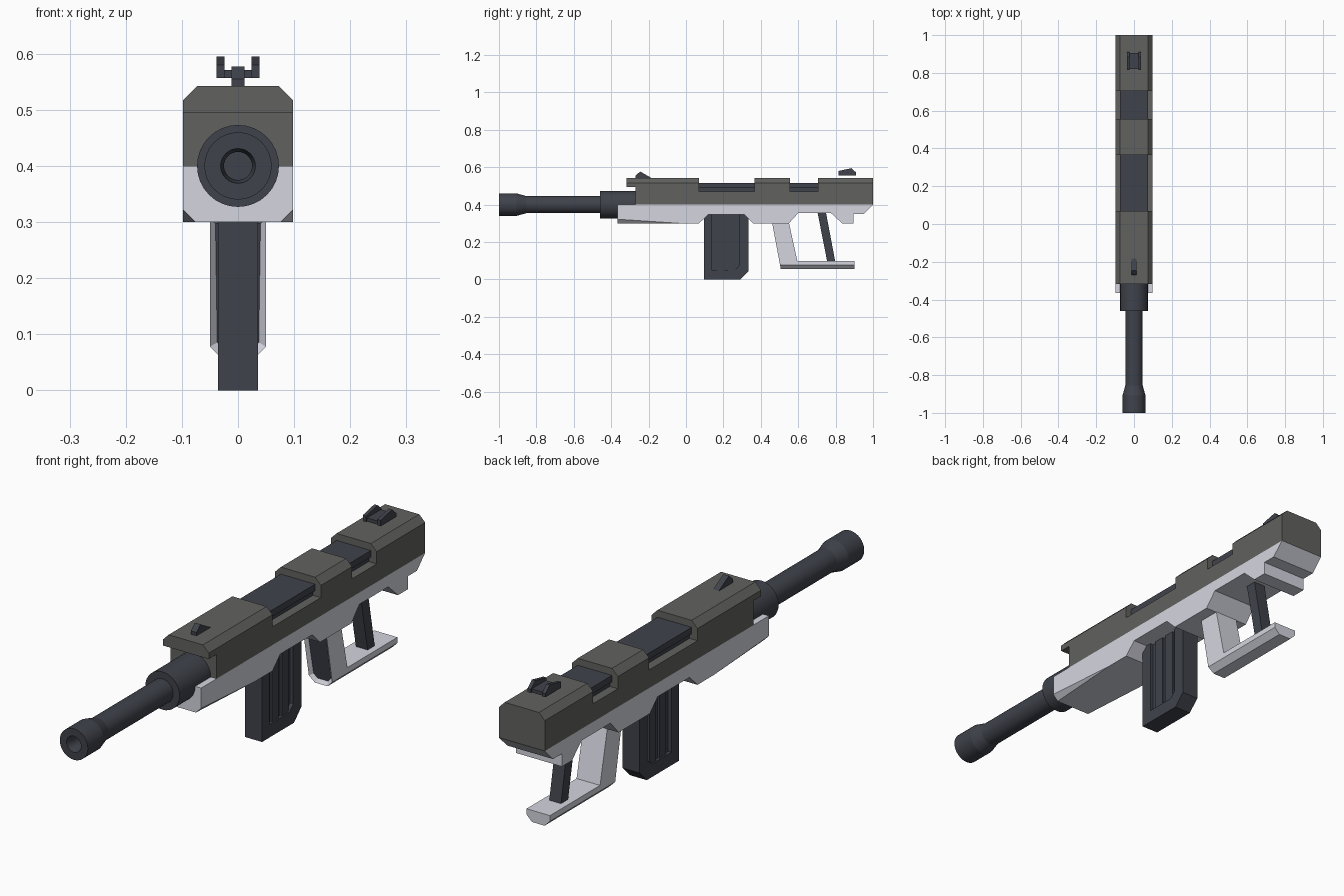
import bpy, bmesh, math
from mathutils import Vector

if "Cube" in bpy.data.objects:
    bpy.data.objects.remove(bpy.data.objects["Cube"])


def mat(name, c):
    m = bpy.data.materials.new(name)
    m.diffuse_color = (*c, 1)
    m.use_nodes = True
    m.node_tree.nodes["Principled BSDF"].inputs["Base Color"].default_value = m.diffuse_color
    return m


LIGHT = mat("pale_shell", (0.66, 0.67, 0.74))
OLIVE = mat("warm_grey", (0.12, 0.12, 0.113))
DARK = mat("gunmetal", (0.05, 0.055, 0.07))


def finish(bm, name, *mats):
    bmesh.ops.recalc_face_normals(bm, faces=bm.faces)
    me = bpy.data.meshes.new(name)
    bm.to_mesh(me)
    bm.free()
    ob = bpy.data.objects.new(name, me)
    bpy.context.collection.objects.link(ob)
    for m in mats:
        me.materials.append(m)
    return ob


def slab(profile, half, x0=0):
    """Side profile (y, z) extruded across x."""
    bm = bmesh.new()
    f = bm.faces.new([bm.verts.new((x0 - half, y, z)) for y, z in profile])
    ext = bmesh.ops.extrude_face_region(bm, geom=[f])["geom"]
    verts = [g for g in ext if isinstance(g, bmesh.types.BMVert)]
    bmesh.ops.translate(bm, verts=verts, vec=(2 * half, 0, 0))
    bmesh.ops.recalc_face_normals(bm, faces=bm.faces)
    return bm


def shave(bm, co, no):
    """Cut a flat chamfer on both sides of the part."""
    for s in (1, -1):
        cut = bmesh.ops.bisect_plane(
            bm, geom=bm.verts[:] + bm.edges[:] + bm.faces[:], dist=1e-6,
            plane_co=(s * co[0], co[1], co[2]),
            plane_no=(s * no[0], no[1], no[2]), clear_outer=True)
        edges = [e for e in bm.edges if e.is_boundary]
        bmesh.ops.holes_fill(bm, edges=edges, sides=0)


def rect(y0, y1, z0, z1):
    return [(y0, z0), (y1, z0), (y1, z1), (y0, z1)]


# Upper receiver with two top notches and a front overhang
bm = slab([(-0.27, 0.40), (1.0, 0.40), (1.0, 0.542),
           (0.705, 0.542), (0.705, 0.47), (0.555, 0.47), (0.555, 0.542),
           (0.365, 0.542), (0.365, 0.47), (0.07, 0.47), (0.07, 0.542),
           (-0.318, 0.542), (-0.318, 0.494), (-0.27, 0.494)], 0.098)
shave(bm, (0.098, 0, 0.517), (1, 0, 1))
finish(bm, "upper_receiver", OLIVE)

# Dark inserts showing in the notches
for name, y0, y1 in (("front", 0.06, 0.375), ("rear", 0.545, 0.715)):
    finish(slab(rect(y0, y1, 0.49, 0.515), 0.073), name + "_insert_plate", DARK)
    finish(slab(rect(y0, y1, 0.46, 0.49), 0.064), name + "_insert_core", DARK)

# Lower receiver with tapering front chamfers
bm = slab([(-0.365, 0.40), (-0.365, 0.30), (0.07, 0.30), (0.118, 0.347),
           (0.312, 0.347), (0.36, 0.30), (0.55, 0.30), (0.60, 0.355),
           (0.775, 0.355), (0.835, 0.30), (0.895, 0.30), (0.895, 0.35),
           (0.95, 0.35), (1.0, 0.40)], 0.098)
a, b, c = Vector((0.098, -0.365, 0.322)), Vector((0.076, -0.365, 0.30)), Vector((0.098, -0.03, 0.30))
n = (b - a).cross(c - a)
if n.x < 0:
    n = -n
shave(bm, a, n)
finish(bm, "lower_receiver", LIGHT)

# Magazine: open frame, sunken core and ribs
finish(slab([(0.095, 0.36), (0.095, 0), (0.29, 0), (0.335, 0.045),
             (0.335, 0.36), (0.285, 0.36), (0.285, 0.075), (0.26, 0.05),
             (0.14, 0.05), (0.14, 0.36)], 0.036), "magazine_frame", DARK)
finish(slab(rect(0.13, 0.295, 0.046, 0.355), 0.022), "magazine_core", DARK)
for i, y in enumerate((0.165, 0.225)):
    finish(slab(rect(y, y + 0.04, 0.048, 0.356), 0.03), f"magazine_rib_{i + 1}", DARK)

# Hand guard with chamfered base and sunken front panel
bm = slab([(0.46, 0.305), (0.55, 0.305), (0.595, 0.10), (0.90, 0.10),
           (0.90, 0.055), (0.507, 0.055)], 0.05)
shave(bm, (0.05, 0, 0.078), (1, 0, -1))
bmesh.ops.recalc_face_normals(bm, faces=bm.faces)
front = min((f for f in bm.faces if f.normal.y < -0.9 and f.calc_center_median().y < 0.52),
            key=lambda f: f.calc_center_median().y)
bmesh.ops.inset_individual(bm, faces=[front], thickness=0.014, depth=-0.012)
front.material_index = 1
finish(bm, "hand_guard", LIGHT, DARK)

# Grip strut
finish(slab([(0.703, 0.36), (0.748, 0.36), (0.798, 0.095), (0.755, 0.095)], 0.025),
       "grip_strut", DARK)

# Front sight
finish(slab([(-0.27, 0.54), (-0.27, 0.555), (-0.245, 0.577), (-0.18, 0.54)], 0.012),
       "front_sight", DARK)

# Rear sight: bridge and two posts
finish(slab(rect(0.82, 0.905, 0.557, 0.571), 0.03), "rear_sight_bridge", DARK)
for side, x in (("left", -0.031), ("right", 0.031)):
    finish(slab([(0.815, 0.557), (0.91, 0.557), (0.91, 0.571),
                 (0.885, 0.595), (0.815, 0.58)], 0.007, x), side + "_rear_sight_post", DARK)


def lathe(name, profile, steps=32):
    """(radius, y) outline spun around the barrel axis."""
    bm = bmesh.new()
    vs = [bm.verts.new((r, y, 0.40)) for r, y in profile]
    es = [bm.edges.new(p) for p in zip(vs, vs[1:])]
    bmesh.ops.spin(bm, geom=vs + es, cent=(0, 0, 0.40), axis=(0, 1, 0),
                   angle=2 * math.pi, steps=steps)
    bmesh.ops.remove_doubles(bm, verts=bm.verts, dist=1e-5)
    ob = finish(bm, name, DARK)
    bpy.ops.object.select_all(action='DESELECT')
    bpy.context.view_layer.objects.active = ob
    ob.select_set(True)
    bpy.ops.object.shade_smooth_by_angle(angle=math.radians(15))


# Barrel with flared, bored muzzle, and its collar
lathe("barrel", [(0, -0.90), (0.025, -0.90), (0.025, -0.97), (0.031, -1.0), (0.06, -1.0),
                 (0.06, -0.905), (0.046, -0.855), (0.046, -0.44), (0, -0.44)])
lathe("barrel_collar", [(0, -0.46), (0.073, -0.46), (0.073, -0.25), (0, -0.25)])
